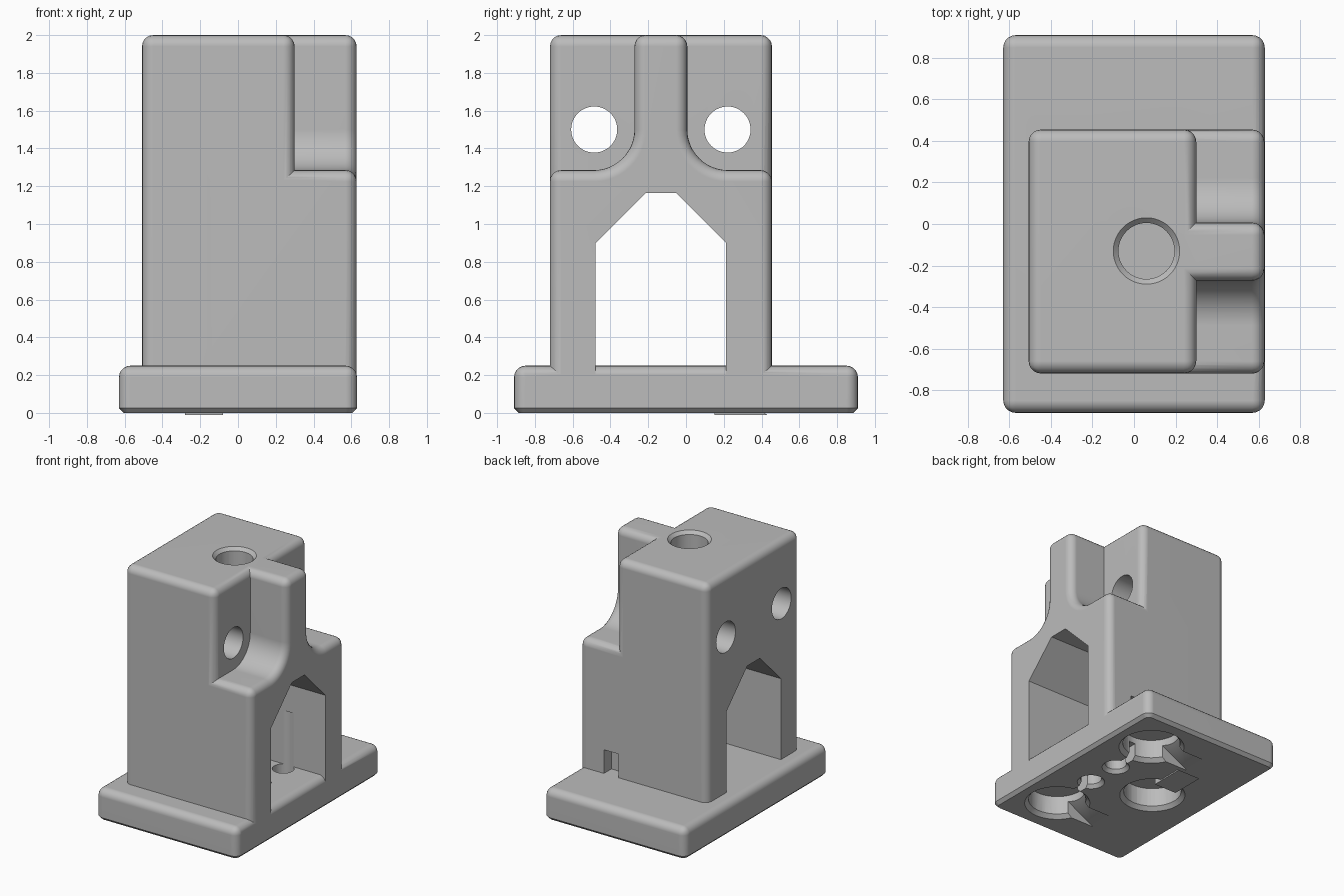
import bpy, bmesh, math
from mathutils import Matrix, Vector

if "Cube" in bpy.data.objects:
    bpy.data.objects.remove(bpy.data.objects["Cube"])

grey = bpy.data.materials.new("plain grey")
grey.use_nodes = True
COLOUR = (0.5, 0.5, 0.5, 1)
grey.diffuse_color = COLOUR
grey.node_tree.nodes["Principled BSDF"].inputs["Base Color"].default_value = COLOUR

ROUND = 0.06
MID = -0.133      # centre of the tower in y


def finish(name, bm):
    bmesh.ops.recalc_face_normals(bm, faces=bm.faces)
    mesh = bpy.data.meshes.new(name)
    bm.to_mesh(mesh)
    bm.free()
    mesh.materials.append(grey)
    obj = bpy.data.objects.new(name, mesh)
    bpy.context.collection.objects.link(obj)
    return obj


def bevel(bm, edges, width, segments):
    bmesh.ops.bevel(bm, geom=edges, offset=width, segments=segments, profile=0.5,
                    affect='EDGES', clamp_overlap=True)


def prism(name, points, axis, lo, hi, rounded=0):
    """Outline in the two other axes, extruded along axis from lo to hi."""
    bm = bmesh.new()
    verts = []
    for p in points:
        co = list(p)
        co.insert(axis, lo)
        verts.append(bm.verts.new(co))
    face = bm.faces.new(verts)
    new = bmesh.ops.extrude_face_region(bm, geom=[face])["geom"]
    shift = Vector()
    shift[axis] = hi - lo
    bmesh.ops.translate(bm, vec=shift, verts=[v for v in new if isinstance(v, bmesh.types.BMVert)])
    bmesh.ops.recalc_face_normals(bm, faces=bm.faces)
    if rounded:
        sharp = [e for e in bm.edges if e.calc_face_angle(0) > math.radians(40)]
        bevel(bm, sharp, rounded, 5)
    return finish(name, bm)


def box(name, x, y, z, rounded=0):
    outline = [(x[0], z[0]), (x[1], z[0]), (x[1], z[1]), (x[0], z[1])]
    return prism(name, outline, 1, y[0], y[1], rounded)


def cone(name, centre, r1, r2, depth, along_x=False):
    bm = bmesh.new()
    turn = Matrix.Rotation(math.pi / 2, 4, 'Y') if along_x else Matrix()
    bmesh.ops.create_cone(bm, cap_ends=True, segments=48, radius1=r1, radius2=r2,
                          depth=depth, matrix=Matrix.Translation(centre) @ turn)
    return finish(name, bm)


def combine(target, tool, operation='DIFFERENCE'):
    mod = target.modifiers.new(operation.lower(), 'BOOLEAN')
    mod.operation, mod.solver, mod.object = operation, 'EXACT', tool
    bpy.context.view_layer.objects.active = target
    bpy.ops.object.modifier_apply(modifier=mod.name)
    bpy.data.objects.remove(tool)


# Tower: full height block plus a shouldered front with a central rib
holder = box("tool_block", (-0.508, 0.3), (-0.72, 0.455), (0.1, 2), ROUND)
side = [(0.588, 0.1), (0.588, 1.285)]
R = 0.215
for i in range(13):
    a = math.pi / 2 * i / 12
    side.append((0.14 + R - R * math.sin(a), 1.285 + R - R * math.cos(a)))
side.append((0.14, 2))
outline = [(MID + y, z) for y, z in side] + [(MID - y, z) for y, z in reversed(side)]
combine(holder, prism("shoulder", outline, 0, -0.2, 0.628, ROUND), 'UNION')

# Arched tunnel, side holes and countersunk top hole
arch = [(0.345, 0.05), (0.345, 0.9), (0.08, 1.165)]
arch = [(MID + y, z) for y, z in arch] + [(MID - y, z) for y, z in reversed(arch)]
combine(holder, prism("tunnel", arch, 0, -1, 1))
for dy in (-0.353, 0.353):
    combine(holder, cone("side_hole", (0, MID + dy, 1.5), 0.122, 0.122, 3, True))
combine(holder, cone("top_hole", (0.06, MID + 0.003, 1.6), 0.135, 0.135, 1.2))
combine(holder, cone("countersink", (0.06, MID + 0.003, 1.99), 0.13, 0.17, 0.04))

# Base plate: rounded sides and top, chamfered underside
bm = bmesh.new()
bmesh.ops.create_cube(bm, size=1, matrix=Matrix.Translation((0, 0, 0.125))
                      @ Matrix.Diagonal((1.26, 1.82, 0.25, 1)))
bevel(bm, [e for e in bm.edges if max(v.co.z for v in e.verts) > 0.2], ROUND, 5)
bevel(bm, [e for e in bm.edges if max(v.co.z for v in e.verts) < 0.001], 0.025, 1)
combine(holder, finish("base_plate", bm), 'UNION')

# Underside pockets with chamfered rims
pockets = [(0.29, -0.55), (0.29, 0.55), (-0.18, 0)]
for x, y in pockets:
    combine(holder, cone("pocket", (x, y, 0.06), 0.215, 0.215, 0.24))
    combine(holder, cone("pocket_rim", (x, y, 0.01), 0.26, 0.21, 0.05))

# Sloped pry slots beside each pocket
for x, y in pockets[:2]:
    ramp = [(x - 0.15, -0.01), (x - 0.15, 0.15), (x - 0.45, -0.01)]
    combine(holder, prism("pry_slot", ramp, 1, y - 0.1, y + 0.1))
x, y = pockets[2]
ramp = [(y + 0.15, -0.01), (y + 0.15, 0.15), (y + 0.43, -0.01)]
combine(holder, prism("pry_slot", ramp, 0, x - 0.1, x + 0.1))

# Pin holes through the base, each joined to a pocket by a narrow channel
for s in (-1, 1):
    combine(holder, cone("pin_hole", (0.3, s * 0.145, 0.31), 0.08, 0.08, 0.74))
    combine(holder, cone("pin_rim", (0.3, s * 0.145, 0.01), 0.115, 0.075, 0.05))
    ends = sorted((s * 0.145, s * 0.45))
    combine(holder, box("channel", (0.27, 0.33), ends, (-0.02, 0.13)))

# Small notch at the foot of the rear wall
combine(holder, box("rear_notch", (0.28, 0.41), (0.36, 0.5), (0.25, 0.44)))

# Smooth shading with crisp edges
holder.name = "tool_block"
bpy.ops.object.select_all(action='DESELECT')
holder.select_set(True)
bpy.context.view_layer.objects.active = holder
bpy.ops.object.shade_smooth_by_angle(angle=math.radians(30))
weighted = holder.modifiers.new("weighted_normals", 'WEIGHTED_NORMAL')
weighted.keep_sharp = True
